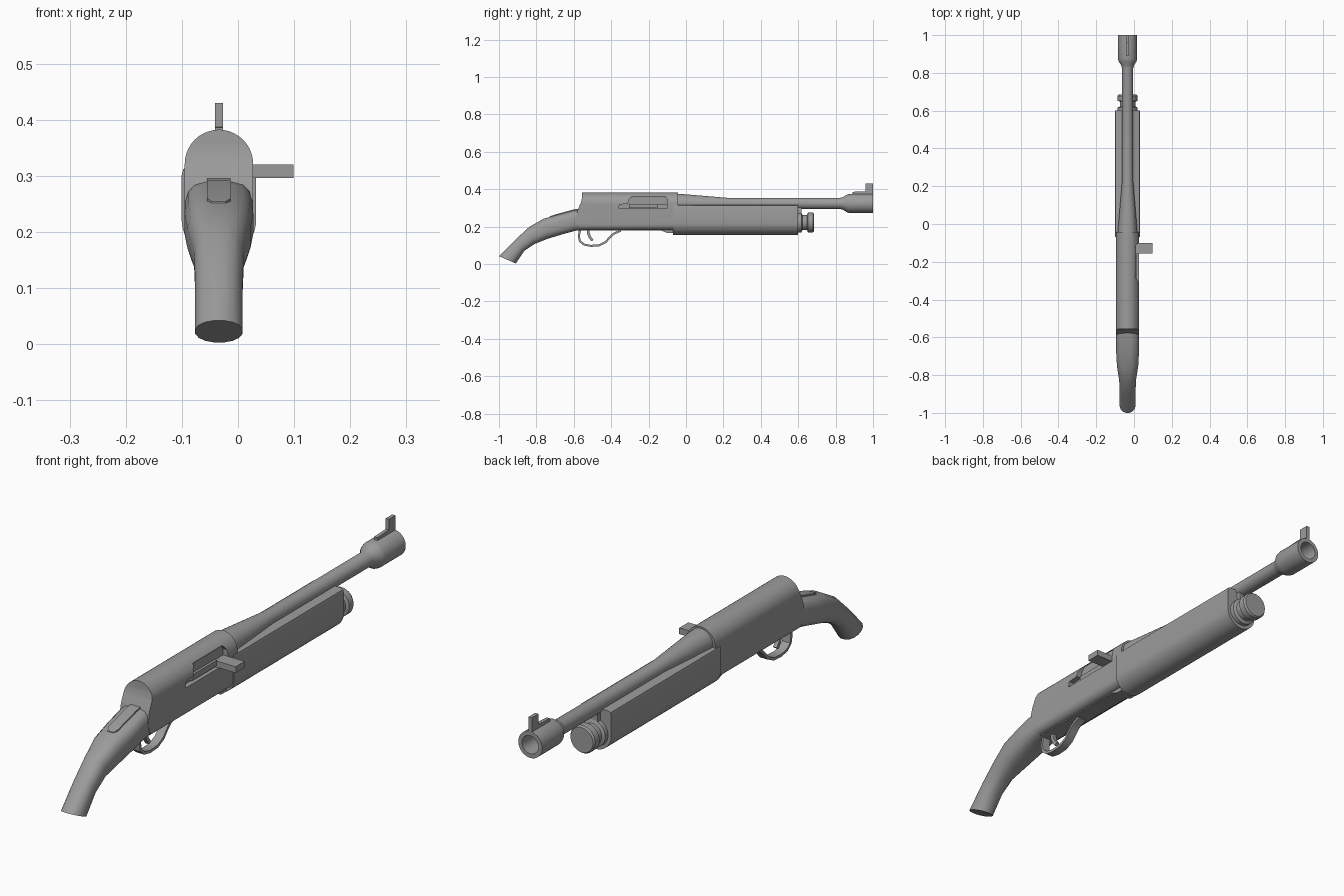
import bpy, bmesh
from math import sin, cos, pi, copysign
from mathutils import Vector

if "Cube" in bpy.data.objects:
    bpy.data.objects.remove(bpy.data.objects["Cube"])

CX = -0.034      # centre line of the whole body
BORE = 0.324     # barrel axis height
TUBE = 0.222     # magazine tube axis height

steel = bpy.data.materials.new("mid_grey")
steel.use_nodes = True
GREY = (0.33, 0.33, 0.33, 1)
steel.diffuse_color = GREY
steel.node_tree.nodes["Principled BSDF"].inputs["Base Color"].default_value = GREY


def finish(name, bm, angle=35):
    bmesh.ops.recalc_face_normals(bm, faces=bm.faces)
    mesh = bpy.data.meshes.new(name)
    bm.to_mesh(mesh)
    bm.free()
    mesh.materials.append(steel)
    ob = bpy.data.objects.new(name, mesh)
    bpy.context.collection.objects.link(ob)
    smooth(ob, angle)
    return ob


def smooth(ob, angle=35):
    bpy.ops.object.select_all(action='DESELECT')
    ob.select_set(True)
    bpy.context.view_layer.objects.active = ob
    bpy.ops.object.shade_smooth_by_angle(angle=angle * pi / 180)


def loft(name, rings, caps=True, angle=35):
    """Skin a list of equal-length closed rings."""
    bm = bmesh.new()
    vr = [[bm.verts.new(p) for p in ring] for ring in rings]
    n = len(vr[0])
    for a, b in zip(vr, vr[1:]):
        for i in range(n):
            j = (i + 1) % n
            bm.faces.new((a[i], a[j], b[j], b[i]))
    if caps:
        for ring in (vr[0], vr[-1]):
            # strips across the ring keep a curved end clean
            for i in range(n // 2 - 1):
                bm.faces.new((ring[i], ring[i + 1], ring[n - 2 - i], ring[n - 1 - i]))
    return finish(name, bm, angle)


def lathe(name, profile, z, sides=32):
    """Revolve (y, radius) points about a lengthwise axis."""
    rings = [[(CX + r * cos(2 * pi * i / sides), y, z + r * sin(2 * pi * i / sides))
              for i in range(sides)] for y, r in profile]
    return loft(name, rings)


def prism(name, outline, x0, x1):
    """Extrude a (y, z) outline across the width."""
    bm = bmesh.new()
    base = bm.faces.new([bm.verts.new((x0, y, z)) for y, z in outline])
    new = bmesh.ops.extrude_face_region(bm, geom=[base])["geom"]
    bmesh.ops.translate(bm, vec=(x1 - x0, 0, 0),
                        verts=[v for v in new if isinstance(v, bmesh.types.BMVert)])
    return finish(name, bm)


def box(name, x0, x1, y0, y1, z0, z1):
    return prism(name, [(y0, z0), (y1, z0), (y1, z1), (y0, z1)], x0, x1)


def mirrored(rows, y_of):
    """Closed ring from (half width, height) rows, listed bottom to top."""
    right = [(CX + w, y_of(z), z) for w, z in rows]
    left = [(CX - w, y_of(z), z) for w, z in reversed(rows)]
    return right + left


def interpolate(table, z):
    for (z0, y0), (z1, y1) in zip(table, table[1:]):
        if z <= z1:
            return y0 + (y1 - y0) * max(0, (z - z0) / (z1 - z0))
    return table[-1][1]


# Receiver: rounded top, softened lower edges, scooped rear
R = 0.061
rows = [(R - 0.03 + 0.03 * sin(t * pi / 8), 0.212 - 0.03 * cos(t * pi / 8)) for t in range(5)]
rows += [(R, z) for z in (0.235, 0.26, 0.28, 0.3)]
rows += [(max(R * cos(t * pi / 20), 0.003), 0.321 + R * sin(t * pi / 20)) for t in range(11)]
rear = [(0.18, -0.56), (0.23, -0.588), (0.28, -0.582), (0.3, -0.575),
        (0.325, -0.563), (0.35, -0.557), (0.385, -0.555)]
receiver = loft("receiver", [mirrored(rows, lambda z: interpolate(rear, z)),
                             mirrored(rows, lambda z: -0.042)])

# Ejection port cut into the left wall
port = prism("port_cutter", [(-0.36, 0.296), (-0.1, 0.296), (-0.1, 0.345), (-0.112, 0.362),
                             (-0.29, 0.362), (-0.305, 0.345), (-0.31, 0.322), (-0.355, 0.318)],
             0.006, 0.08)
cut = receiver.modifiers.new("port", 'BOOLEAN')
cut.object = port
cut.solver = 'EXACT'
bpy.context.view_layer.objects.active = receiver
bpy.ops.object.modifier_apply(modifier="port")
bpy.data.objects.remove(port)
smooth(receiver)

# Bolt inside the port and its handle
box("bolt", -0.02, 0.016, -0.305, -0.15, 0.3, 0.322)
box("bolt_handle", 0.0, 0.099, -0.155, -0.1, 0.296, 0.32)

# Plate under the receiver
prism("lower_plate", [(-0.56, 0.19), (-0.56, 0.178), (-0.13, 0.178), (-0.1, 0.166),
                      (-0.06, 0.166), (-0.06, 0.19)], CX - 0.034, CX + 0.034)

# Fore-end: flat top, straight sides, round underside
H = 0.0665
rows = [(max(H * sin(t * pi / 24), 0.003), TUBE - H * cos(t * pi / 24)) for t in range(13)]
rows += [(H, 0.3), (H - 0.003, 0.312), (H - 0.012, 0.316)]
loft("fore_end", [mirrored(rows, lambda z, y=y: y) for y in (-0.07, 0.6)])

# Barrel with tapered breech, flared muzzle and hollow bore
lathe("barrel", [(-0.06, 0.052), (-0.03, 0.051), (0.22, 0.03), (0.825, 0.03), (0.84, 0.034),
                 (0.862, 0.048), (0.875, 0.051), (1.0, 0.051), (1.0, 0.035), (0.88, 0.033)], BORE)

# Front sight
prism("front_sight", [(0.89, 0.37), (1.0, 0.37), (1.0, 0.43), (0.96, 0.43),
                      (0.96, 0.389), (0.89, 0.386)], CX - 0.007, CX + 0.007)

# Magazine cap and the bracket holding it to the barrel
lathe("magazine_cap", [(0.59, 0.053), (0.617, 0.053), (0.622, 0.041), (0.648, 0.041),
                       (0.652, 0.053), (0.678, 0.053), (0.685, 0.048)], TUBE)
box("barrel_bracket", CX - 0.02, CX + 0.02, 0.59, 0.617, 0.24, 0.305)

# Grip: (top y, top z, bottom y, bottom z, half width, roundness)
stations = [
    (-0.55, 0.293, -0.53, 0.183, 0.059, 0.55),
    (-0.60, 0.286, -0.59, 0.178, 0.061, 0.6),
    (-0.67, 0.267, -0.65, 0.162, 0.062, 0.65),
    (-0.76, 0.243, -0.74, 0.135, 0.057, 0.7),
    (-0.84, 0.197, -0.81, 0.107, 0.045, 0.8),
    (-0.91, 0.132, -0.865, 0.07, 0.043, 0.85),
    (-1.0, 0.042, -0.91, 0.003, 0.043, 0.95)]
SIDES = 16
rings = []
for ty, tz, by, bz, w, p in stations:
    top, low = Vector((CX, ty, tz)), Vector((CX, by, bz))
    mid, half = (top + low) / 2, (top - low) / 2
    ring = []
    for i in range(SIDES):
        a = 2 * pi * (i + 0.5) / SIDES - pi / 2
        c, s = (copysign(abs(f) ** p, f) for f in (cos(a), sin(a)))
        ring.append(mid + half * s / sin(pi / 2 - pi / SIDES) ** p + Vector((w * c, 0, 0)))
    rings.append(ring)
loft("grip", rings)

# Tang plate laid along the top of the grip
tang = [(-0.56, 0.297, 0.021), (-0.6, 0.292, 0.021), (-0.67, 0.273, 0.021),
        (-0.715, 0.26, 0.021), (-0.73, 0.254, 0.012)]
loft("tang", [[(CX - w, y, z - 0.02), (CX + w, y, z - 0.02), (CX + w, y, z), (CX - w, y, z)]
              for y, z, w in tang])


def ribbon(name, path, width, thick):
    """Flat strip following (y, z) points."""
    pts = [Vector((0, y, z)) for y, z in path]
    rings = []
    for i, p in enumerate(pts):
        d = (pts[min(i + 1, len(pts) - 1)] - pts[max(i - 1, 0)]).normalized()
        n = Vector((0, -d.z, d.y)) * thick / 2
        rings.append([p + n * k + Vector((CX + width / 2 * s, 0, 0))
                      for s, k in ((-1, -1), (1, -1), (1, 1), (-1, 1))])
    return loft(name, rings)


# Trigger guard and trigger
ribbon("trigger_guard", [(-0.566, 0.185), (-0.573, 0.15), (-0.567, 0.122), (-0.545, 0.104),
                         (-0.51, 0.097), (-0.465, 0.1), (-0.43, 0.117), (-0.405, 0.145),
                         (-0.385, 0.163), (-0.35, 0.178)], 0.034, 0.011)
ribbon("trigger", [(-0.525, 0.19), (-0.522, 0.165), (-0.515, 0.145), (-0.5, 0.125)], 0.016, 0.014)
